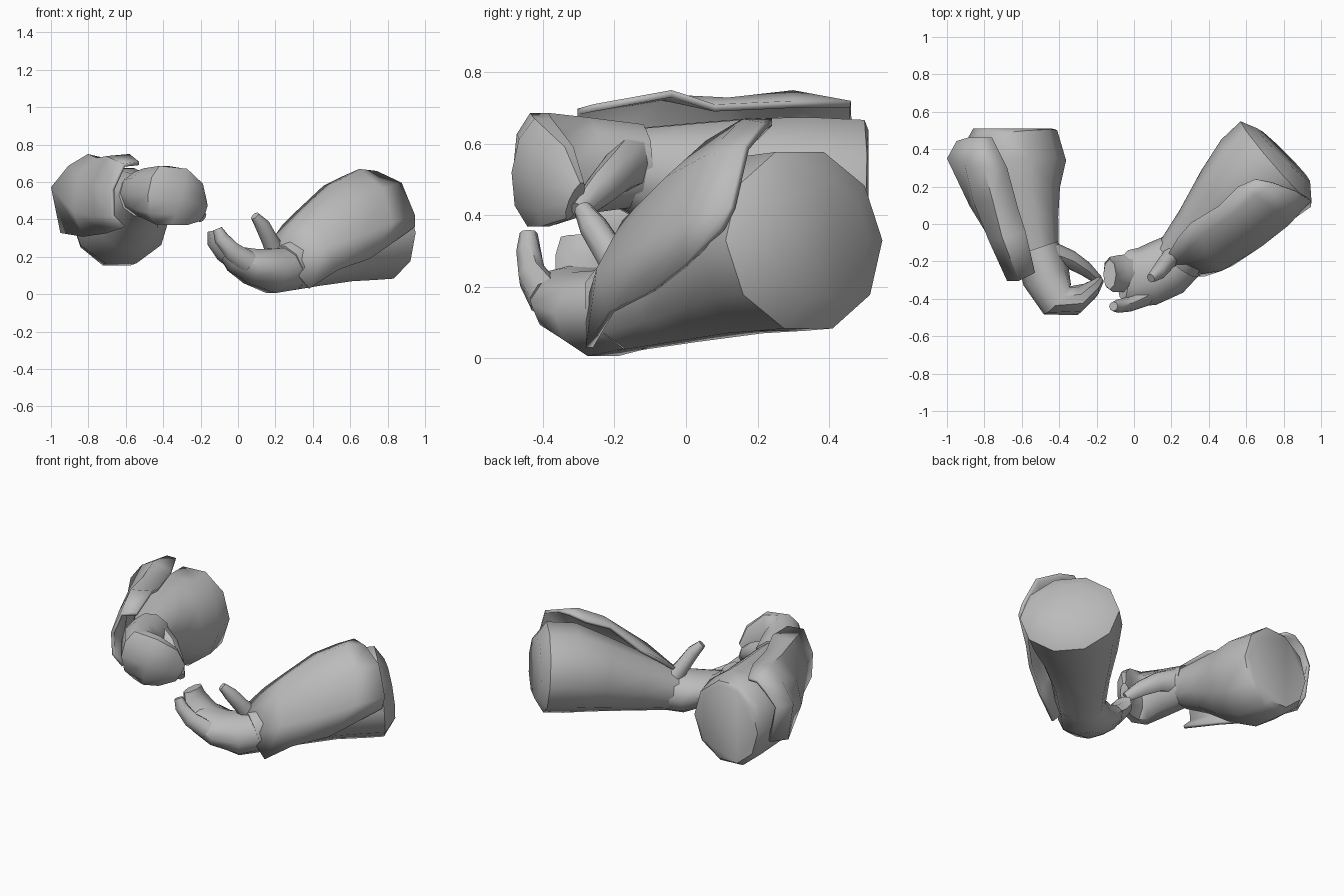
import bpy, bmesh, math
from mathutils import Vector

grey = bpy.data.materials.new("plain_grey")
grey.diffuse_color = (0.5, 0.5, 0.5, 1)


def make_object(name, rings, closed):
    """Skin a list of point rows; closed rows become capped tubes."""
    bm = bmesh.new()
    rows = [[bm.verts.new(p) for p in ring] for ring in rings]
    n = len(rows[0])
    for a, b in zip(rows, rows[1:]):
        for i in range(n if closed else n - 1):
            j = (i + 1) % n
            bm.faces.new((a[i], a[j], b[j], b[i]))
    if closed:
        bm.faces.new(rows[0])
        bm.faces.new(rows[-1])
    bmesh.ops.recalc_face_normals(bm, faces=bm.faces)
    mesh = bpy.data.meshes.new(name)
    bm.to_mesh(mesh)
    bm.free()
    mesh.materials.append(grey)
    obj = bpy.data.objects.new(name, mesh)
    bpy.context.collection.objects.link(obj)
    bpy.ops.object.select_all(action='DESELECT')
    obj.select_set(True)
    bpy.context.view_layer.objects.active = obj
    bpy.ops.object.shade_smooth_by_angle(angle=math.radians(50))
    return obj


def tube(name, sections, sides=10):
    """Elliptical rings (x, y, z, half width, half height) square to the path."""
    centres = [Vector(s[:3]) for s in sections]
    rings = []
    for k, s in enumerate(sections):
        t = centres[min(k + 1, len(centres) - 1)] - centres[max(k - 1, 0)]
        side = t.cross(Vector((0, 0, 1))).normalized()
        up = side.cross(t).normalized()
        rings.append([centres[k] + side * s[3] * math.cos(a) + up * s[4] * math.sin(a)
                      for a in (2 * math.pi * i / sides for i in range(sides))])
    return make_object(name, rings, True)


def plate(name, rows):
    """Curved guard with a thin wall."""
    obj = make_object(name, rows, False)
    mod = obj.modifiers.new("wall", 'SOLIDIFY')
    mod.thickness = 0.02
    mod.offset = 0
    return obj


# Right arm: forearm, guard, cupped hand
tube("right_forearm", [
    (0.24, -0.19, 0.14, 0.14, 0.13), (0.37, -0.04, 0.20, 0.17, 0.17),
    (0.52, 0.12, 0.27, 0.23, 0.22), (0.65, 0.24, 0.32, 0.28, 0.26),
    (0.76, 0.33, 0.33, 0.29, 0.26), (0.80, 0.37, 0.335, 0.20, 0.18)])
plate("right_guard", [
    [(0.38, -0.27, 0.03), (0.28, -0.27, 0.15), (0.21, -0.21, 0.25), (0.19, -0.15, 0.29), (0.24, -0.07, 0.36)],
    [(0.53, -0.21, 0.13), (0.47, -0.24, 0.25), (0.40, -0.17, 0.38), (0.36, -0.06, 0.44), (0.31, 0.01, 0.43)],
    [(0.70, -0.09, 0.19), (0.68, -0.11, 0.32), (0.61, -0.05, 0.50), (0.54, 0.06, 0.60), (0.46, 0.10, 0.57)],
    [(0.80, 0.00, 0.26), (0.82, 0.00, 0.38), (0.77, 0.06, 0.56), (0.65, 0.16, 0.66), (0.56, 0.20, 0.62)],
    [(0.94, 0.10, 0.36), (0.94, 0.13, 0.42), (0.87, 0.17, 0.59), (0.74, 0.22, 0.65), (0.65, 0.24, 0.66)]])
tube("right_palm", [
    (0.29, -0.15, 0.14, 0.13, 0.12), (0.18, -0.23, 0.125, 0.16, 0.125),
    (0.07, -0.28, 0.15, 0.16, 0.10), (-0.02, -0.29, 0.19, 0.15, 0.075),
    (-0.06, -0.29, 0.22, 0.12, 0.05)])
tube("right_fingers", [
    (0.02, -0.26, 0.17, 0.10, 0.065), (-0.07, -0.265, 0.23, 0.10, 0.06),
    (-0.12, -0.27, 0.29, 0.095, 0.05), (-0.13, -0.27, 0.34, 0.08, 0.035)], 8)
tube("right_little_finger", [
    (0.06, -0.39, 0.17, 0.05, 0.06), (-0.03, -0.43, 0.23, 0.04, 0.05),
    (-0.09, -0.44, 0.30, 0.035, 0.04), (-0.11, -0.44, 0.35, 0.025, 0.025)], 8)
tube("right_thumb", [
    (0.21, -0.16, 0.21, 0.05, 0.06), (0.17, -0.21, 0.29, 0.045, 0.045),
    (0.13, -0.26, 0.37, 0.04, 0.04), (0.09, -0.29, 0.42, 0.025, 0.025)], 8)

# Left arm: forearm, guard, curled hand
tube("left_forearm", [
    (-0.52, -0.16, 0.53, 0.12, 0.12), (-0.56, 0.00, 0.50, 0.16, 0.17),
    (-0.60, 0.15, 0.46, 0.21, 0.23), (-0.63, 0.30, 0.42, 0.27, 0.27),
    (-0.65, 0.48, 0.41, 0.24, 0.27), (-0.65, 0.51, 0.41, 0.21, 0.24)])
plate("left_guard", [
    [(-0.61, -0.28, 0.36), (-0.67, -0.29, 0.42), (-0.67, -0.30, 0.56), (-0.61, -0.30, 0.69), (-0.53, -0.26, 0.70)],
    [(-0.70, -0.08, 0.33), (-0.76, -0.08, 0.42), (-0.77, -0.08, 0.58), (-0.70, -0.07, 0.73), (-0.58, -0.04, 0.74)],
    [(-0.82, 0.10, 0.31), (-0.87, 0.10, 0.44), (-0.85, 0.12, 0.60), (-0.75, 0.12, 0.72), (-0.62, 0.08, 0.70)],
    [(-0.94, 0.33, 0.33), (-0.99, 0.35, 0.57), (-0.90, 0.33, 0.68), (-0.80, 0.30, 0.74), (-0.68, 0.30, 0.71)],
    [(-0.90, 0.45, 0.35), (-0.94, 0.44, 0.57), (-0.88, 0.46, 0.66), (-0.82, 0.46, 0.71), (-0.76, 0.46, 0.71)]])
tube("left_hand", [
    (-0.52, -0.13, 0.54, 0.12, 0.12), (-0.47, -0.28, 0.54, 0.13, 0.14),
    (-0.41, -0.40, 0.53, 0.11, 0.165), (-0.32, -0.41, 0.52, 0.08, 0.165),
    (-0.24, -0.36, 0.48, 0.05, 0.13), (-0.19, -0.31, 0.44, 0.025, 0.06)])
tube("left_thumb", [
    (-0.45, -0.15, 0.55, 0.06, 0.08), (-0.34, -0.19, 0.52, 0.05, 0.06),
    (-0.26, -0.24, 0.47, 0.04, 0.05), (-0.19, -0.30, 0.41, 0.025, 0.03)], 8)
